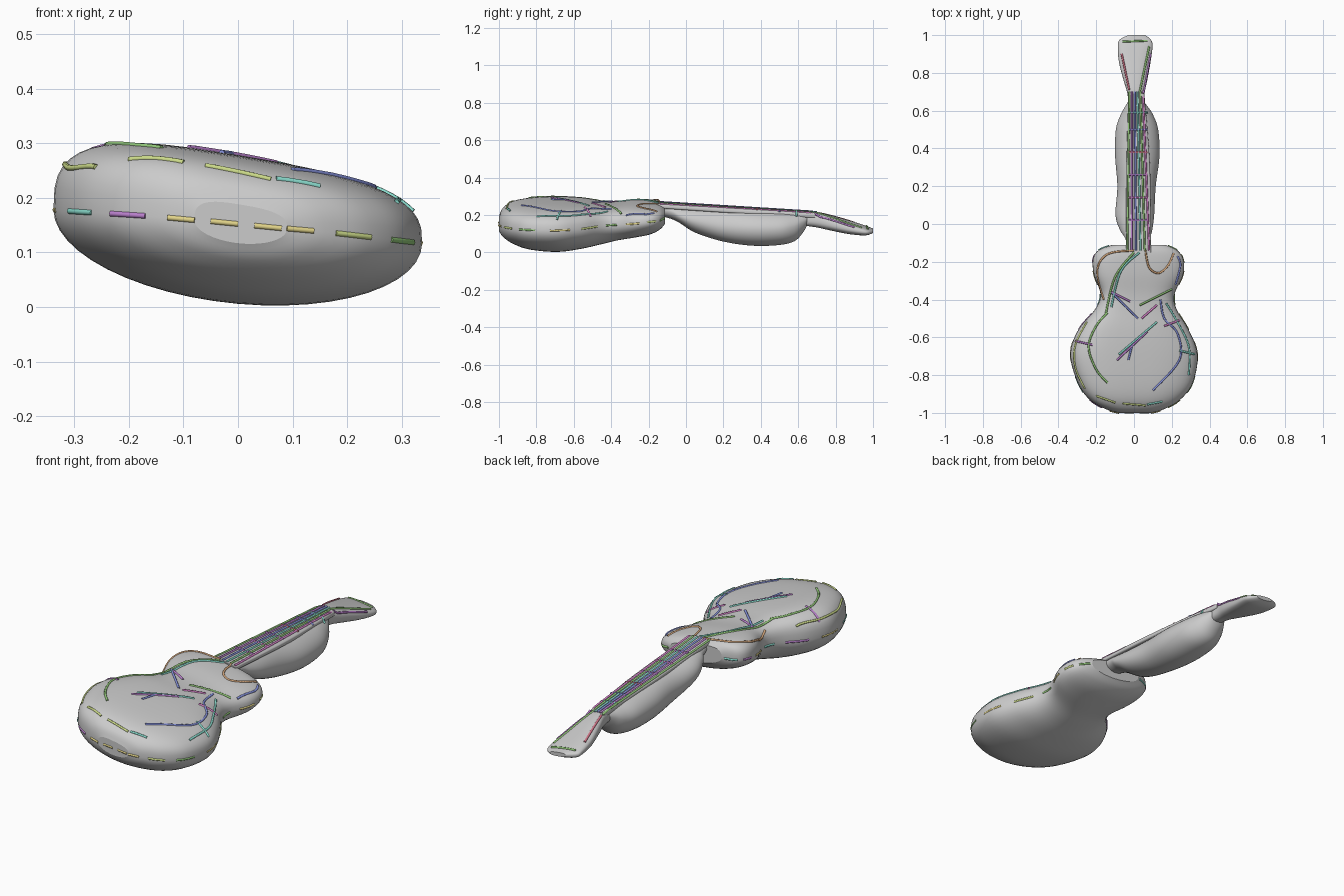
import bpy, bmesh, math
from mathutils import Vector
from mathutils.bvhtree import BVHTree

if "Cube" in bpy.data.objects:
    bpy.data.objects.remove(bpy.data.objects["Cube"])

surfaces = []


def spline(rows, sub):
    """Catmull-Rom resampling of station rows."""
    out = []
    for i in range(len(rows) - 1):
        a, b, c, d = (rows[max(0, min(len(rows) - 1, i + k))] for k in (-1, 0, 1, 2))
        for s in range(sub):
            t = s / sub
            out.append([0.5 * (2 * q + (r - p) * t + (2 * p - 5 * q + 4 * r - u) * t * t
                               + (3 * q - p - 3 * r + u) * t ** 3)
                        for p, q, r, u in zip(a, b, c, d)])
    out.append(list(rows[-1]))
    return out


def spow(v, n):
    return math.copysign(abs(v) ** (2 / n), v)


def loft(name, rows, n_top, n_bot, tilt_low, tilt_top, sub=5, seg=48):
    """Skin of lop-sided superellipse sections: y, left, right, top, rim, bottom."""
    bm = bmesh.new()
    rings = []
    for y, xl, xr, zt, zr, zb in spline(rows, sub):
        xc, w = (xl + xr) / 2, (xr - xl) / 2
        ring = []
        for k in range(seg):
            a = 2 * math.pi * k / seg
            up = math.sin(a)
            n = n_top if up >= 0 else n_bot
            x = xc + w * spow(math.cos(a), n)
            h = spow(up, n)
            z = zr + h * (zt - zr if up >= 0 else zr - zb)
            z -= (x - 0.02) * (tilt_low + (tilt_top - tilt_low) * max(0, h))
            ring.append(bm.verts.new((x, y, max(z, 0))))
        rings.append(ring)
    for r, s in zip(rings, rings[1:]):
        for k in range(seg):
            j = (k + 1) % seg
            bm.faces.new((r[k], s[k], s[j], r[j]))
    bm.faces.new(rings[0])
    bm.faces.new(rings[-1][::-1])
    bmesh.ops.recalc_face_normals(bm, faces=bm.faces)
    for f in bm.faces:
        f.smooth = len(f.verts) == 4
    surfaces.append(BVHTree.FromBMesh(bm))
    me = bpy.data.meshes.new(name)
    bm.to_mesh(me)
    bm.free()
    ob = bpy.data.objects.new(name, me)
    bpy.context.collection.objects.link(ob)
    return ob


# Body
body = [(-1.0, -0.08, 0.09, .185, .15, .115), (-0.98, -0.15, 0.16, .225, .15, .085),
        (-0.93, -0.235, 0.245, .255, .148, .05), (-0.84, -0.298, 0.312, .27, .146, .018),
        (-0.69, -0.338, 0.337, .275, .146, .004), (-0.56, -0.295, 0.29, .272, .15, .02),
        (-0.45, -0.205, 0.225, .262, .16, .045), (-0.37, -0.178, 0.215, .26, .165, .065),
        (-0.27, -0.212, 0.26, .268, .175, .083), (-0.19, -0.218, 0.262, .268, .185, .1),
        (-0.14, -0.19, 0.23, .262, .19, .125), (-0.112, -0.12, 0.17, .245, .2, .155)]
loft("body", body, 3.0, 2.0, .09, .165)

# Neck with its bulging underside
neck = [(-0.16, -0.03, 0.075, .264, .24, .20), (-0.08, -0.045, 0.085, .26, .225, .18),
        (-0.03, -0.075, 0.097, .257, .20, .155), (0.05, -0.098, 0.107, .252, .175, .105),
        (0.2, -0.088, 0.115, .243, .145, .058), (0.36, -0.10, 0.135, .233, .135, .036),
        (0.5, -0.096, 0.128, .224, .135, .04), (0.58, -0.07, 0.10, .218, .145, .06),
        (0.625, -0.045, 0.07, .214, .165, .105), (0.65, -0.03, 0.05, .212, .18, .15)]
loft("neck", neck, 1.9, 2.0, .08, .10)

# Fingerboard under the strings
loft("fingerboard", [(-0.15, -0.042, 0.09, .268, .255, .24), (0.3, -0.04, 0.085, .24, .225, .21),
                     (0.69, -0.03, 0.055, .216, .2, .185)], 4, 4, .1, .1)

# Headstock
head = [(0.61, -0.028, 0.05, .212, .175, .145), (0.69, -0.035, 0.055, .215, .175, .135),
        (0.76, -0.055, 0.07, .2, .16, .12), (0.86, -0.08, 0.088, .17, .135, .10),
        (0.94, -0.085, 0.098, .145, .12, .092), (0.975, -0.077, 0.09, .132, .115, .095),
        (1.0, -0.03, 0.06, .125, .115, .105)]
loft("headstock", head, 2.6, 2.4, .10, .12)

# Marker line colours
palette = {"green": (.3, .6, .2), "blue": (.25, .3, .75), "teal": (.25, .7, .6),
           "purple": (.5, .22, .62), "magenta": (.75, .25, .65), "brown": (.65, .38, .2),
           "yellow": (.75, .65, .25), "lime": (.6, .7, .25), "red": (.65, .18, .25)}
mats = {}
for c, rgb in palette.items():
    mats[c] = bpy.data.materials.new(c)
    mats[c].diffuse_color = (*rgb, 1)


def tube(name, color, pts, r=0.0055):
    """Round rod along a 3D path, as a mesh."""
    cu = bpy.data.curves.new(name, 'CURVE')
    cu.dimensions = '3D'
    cu.bevel_depth, cu.bevel_resolution, cu.use_fill_caps = r, 1, True
    sp = cu.splines.new('POLY')
    sp.points.add(len(pts) - 1)
    for p, co in zip(sp.points, pts):
        p.co = (*co, 1)
    tmp = bpy.data.objects.new(name, cu)
    me = bpy.data.meshes.new_from_object(tmp)
    bpy.data.objects.remove(tmp)
    me.materials.clear()
    me.materials.append(mats[color])
    ob = bpy.data.objects.new(name, me)
    bpy.context.collection.objects.link(ob)


def drape(name, color, path):
    """Lay a smoothed top-view path on the surfaces below it."""
    pts = []
    for x, y in spline(path, 6):
        hits = [t.ray_cast(Vector((x, y, 1)), Vector((0, 0, -1)))[0] for t in surfaces]
        zs = [h.z for h in hits if h]
        if zs:
            pts.append((x, y, max(zs)))
    if len(pts) > 1:
        tube(name, color, pts)


# Strings and frets
for i, c in enumerate(["green", "purple", "blue", "teal", "green", "magenta"]):
    x0, x1 = -0.035 + i * 0.023, -0.025 + i * 0.0145
    drape("string", c, [(x0, -0.14), ((x0 + x1) / 2, .28), (x1, 0.70)])
for y, c in zip((0.02, .14, .26, .38, .50, .59), ("purple", "magenta", "purple", "red", "blue", "teal")):
    drape("fret", c, [(-0.03, y), (0.07, y)])

# Top markings
for name, c, path in [
    ("left_shoulder_line", "brown", [(-.16, -.4), (-.195, -.25), (-.14, -.16), (0, -.14)]),
    ("left_inner_line", "teal", [(.03, -.15), (-.07, -.25), (-.12, -.44)]),
    ("left_inner_line", "green", [(0, -.15), (-.1, -.28), (-.15, -.48)]),
    ("cutaway_line", "brown", [(.06, -.14), (.08, -.23), (.13, -.26), (.18, -.22), (.21, -.155)]),
    ("right_shoulder_line", "blue", [(.23, -.17), (.245, -.22), (.22, -.32)]),
    ("waist_line", "purple", [(-.12, -.36), (-.02, -.41)]),
    ("waist_line", "blue", [(-.12, -.36), (.02, -.50)]),
    ("waist_line", "green", [(.03, -.43), (.2, -.345)]),
    ("waist_line", "magenta", [(.04, -.50), (.12, -.43)]),
    ("right_inner_line", "blue", [(.14, -.4), (.16, -.5), (.23, -.58), (.24, -.72), (.1, -.88)]),
    ("bridge_line", "teal", [(-.08, -.69), (.12, -.52)]),
    ("bridge_line", "purple", [(-.09, -.72), (.07, -.57)]),
    ("bridge_line", "blue", [(-.03, -.72), (-.01, -.64)]),
    ("left_curve", "green", [(-.14, -.47), (-.2, -.54), (-.24, -.65), (-.2, -.77), (-.14, -.84)]),
    ("right_edge_line", "teal", [(.17, -.42), (.23, -.52), (.29, -.65), (.29, -.8)]),
    ("side_mark", "purple", [(-.31, -.62), (-.22, -.64)]),
    ("side_mark", "magenta", [(.16, -.54), (.24, -.51)]),
    ("side_mark", "teal", [(.24, -.67), (.32, -.69)]),
    ("left_edge_line", "lime", [(-.25, -.52), (-.31, -.64), (-.31, -.76), (-.26, -.87)]),
    ("end_line", "lime", [(-.2, -.91), (-.1, -.945)]),
    ("end_line", "lime", [(-.06, -.95), (.06, -.96)]),
    ("end_line", "teal", [(.07, -.955), (.15, -.94)]),
    ("head_line", "red", [(-.065, .9), (-.025, .71)]),
    ("head_line", "green", [(.03, .7), (.08, .94)]),
    ("head_line", "purple", [(.05, .69), (.088, .9)]),
    ("head_line", "green", [(-.06, .965), (.07, .97)]),
]:
    drape(name, c, path)

# Broken seam line around the rim
dense = spline(body, 4)
for side, cols in ((1, ("yellow", "purple", "teal")), (2, ("yellow", "lime", "green"))):
    line = [(s[side], s[0], s[4] - .09 * (s[side] - .02)) for s in dense]
    for k, i in enumerate(range(0, len(line) - 4, 5)):
        tube("rim_line", cols[k % 3], [(x * .99, y, z) for x, y, z in line[i:i + 4]])
for x in (-.05, .03):
    tube("rim_line", "yellow", [(x, -.998, .152 - .1 * x), (x + .05, -.998, .147 - .1 * x)])

for m in bpy.data.materials:
    if m.users and not m.is_grease_pencil:
        m.use_nodes = True
        m.node_tree.nodes["Principled BSDF"].inputs["Base Color"].default_value = m.diffuse_color
